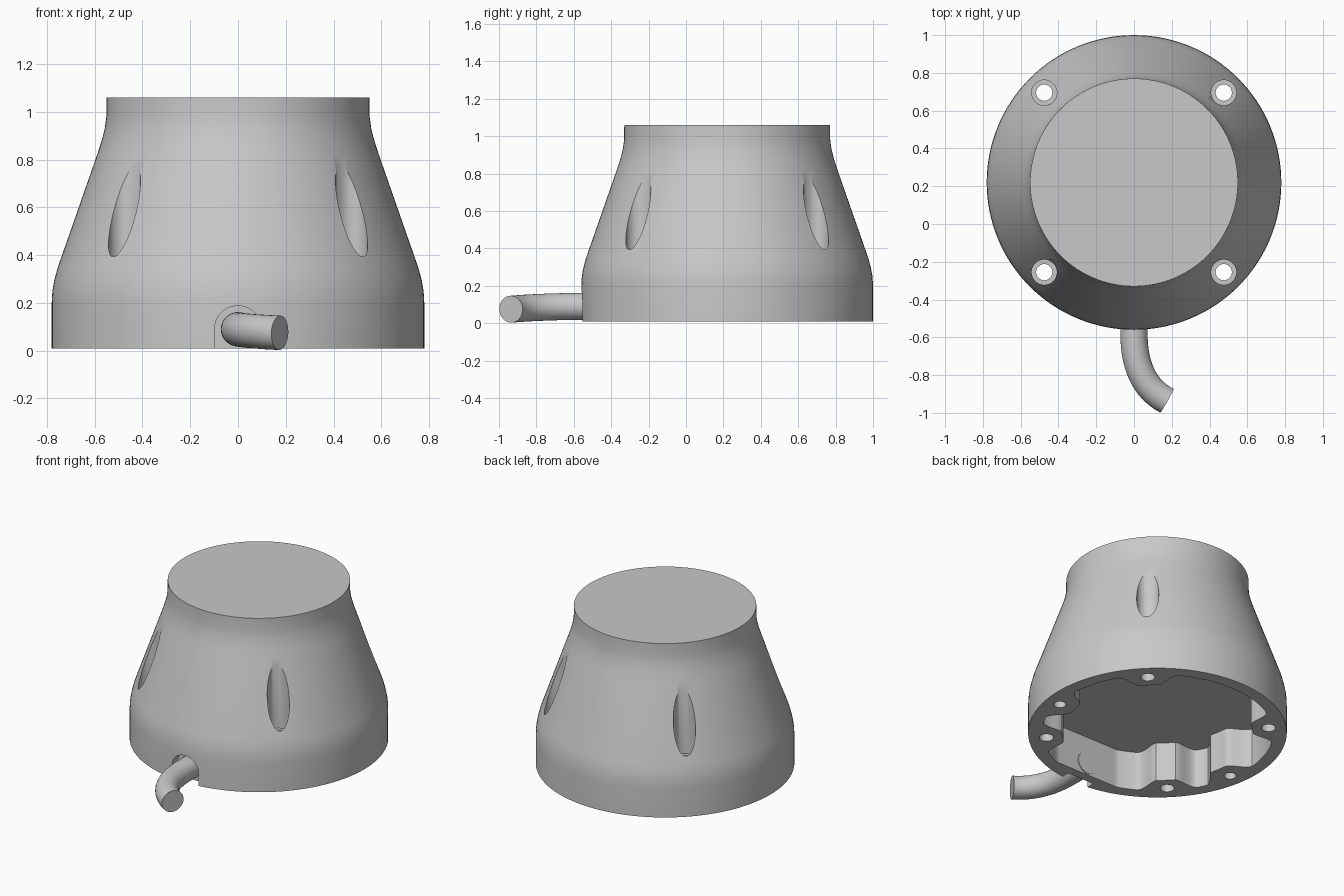
import bpy, bmesh, math
from mathutils import Vector

if "Cube" in bpy.data.objects:
    bpy.data.objects.remove(bpy.data.objects["Cube"])

CY = 0.22          # centre of the housing in y
SEG = 128

grey = bpy.data.materials.new("plain grey")
grey.diffuse_color = (0.58, 0.58, 0.58, 1)
grey.use_nodes = True
grey.node_tree.nodes["Principled BSDF"].inputs["Base Color"].default_value = grey.diffuse_color


def new_object(name, bm):
    bmesh.ops.recalc_face_normals(bm, faces=bm.faces)
    me = bpy.data.meshes.new(name)
    bm.to_mesh(me)
    bm.free()
    ob = bpy.data.objects.new(name, me)
    bpy.context.collection.objects.link(ob)
    me.materials.append(grey)
    return ob


def prism(name, outline, vec):
    """Extrude a closed 3D outline along vec."""
    bm = bmesh.new()
    face = bm.faces.new([bm.verts.new(p) for p in outline])
    res = bmesh.ops.extrude_face_region(bm, geom=[face])
    verts = [g for g in res["geom"] if isinstance(g, bmesh.types.BMVert)]
    bmesh.ops.translate(bm, verts=verts, vec=vec)
    return new_object(name, bm)


def cylinder(name, x, y, z0, z1, r, n=40):
    ring = [(x + r * math.cos(2 * math.pi * i / n), y + r * math.sin(2 * math.pi * i / n), z0)
            for i in range(n)]
    return prism(name, ring, (0, 0, z1 - z0))


def cut(target, cutter):
    m = target.modifiers.new("cut", 'BOOLEAN')
    m.operation, m.solver, m.object = 'DIFFERENCE', 'EXACT', cutter
    bpy.context.view_layer.objects.active = target
    bpy.ops.object.modifier_apply(modifier=m.name)
    bpy.data.objects.remove(cutter)


def shade(ob):
    bpy.ops.object.select_all(action='DESELECT')
    ob.select_set(True)
    bpy.context.view_layer.objects.active = ob
    bpy.ops.object.shade_smooth_by_angle(angle=math.radians(32))


# Housing: turned profile with a straight foot, cone and straight neck
profile = [(0.78, 0.01), (0.78, 0.20), (0.777, 0.25), (0.769, 0.295), (0.756, 0.345),
           (0.59, 0.82), (0.572, 0.875), (0.558, 0.93), (0.551, 0.98), (0.55, 1.06)]
bm = bmesh.new()
rings = []
for r, z in profile:
    rings.append([bm.verts.new((r * math.cos(2 * math.pi * i / SEG),
                                CY + r * math.sin(2 * math.pi * i / SEG), z)) for i in range(SEG)])
for a, b in zip(rings, rings[1:]):
    for i in range(SEG):
        j = (i + 1) % SEG
        bm.faces.new((a[i], a[j], b[j], b[i]))
bm.faces.new(rings[0])
bm.faces.new(rings[-1])
housing = new_object("housing", bm)

# Underside cavity with bosses around the screw holes and a flat at the cable entry
bolts = [45, 135, 225, 315]
screws = [-10, 190]


def cavity_radius(deg):
    r = 0.70
    for a in bolts + screws:
        d = abs((deg - a + 180) % 360 - 180)
        if d < 15:
            t = min(1, max(0, (15 - d) / 9.5))
            r = 0.70 - 0.125 * t * t * (3 - 2 * t)
    s = -math.sin(math.radians(deg))
    return min(r, 0.66 / s) if s > 0.5 else r


outline = []
for i in range(240):
    deg = i * 1.5
    r, a = cavity_radius(deg), math.radians(deg)
    outline.append((r * math.cos(a), CY + r * math.sin(a), -0.1))
cut(housing, prism("cavity_cutter", outline, (0, 0, 0.37)))

# Through bolt holes with deep counterbores breaking out of the cone
for a in bolts:
    x = 0.672 * math.cos(math.radians(a))
    y = CY + 0.672 * math.sin(math.radians(a))
    cut(housing, cylinder("counterbore_cutter", x, y, 0.35, 1.3, 0.067))
    cut(housing, cylinder("bolt_hole_cutter", x, y, -0.1, 0.5, 0.043))

# Blind screw holes at the sides
for a in screws:
    x = 0.68 * math.cos(math.radians(a))
    y = CY + 0.68 * math.sin(math.radians(a))
    cut(housing, cylinder("screw_hole_cutter", x, y, -0.1, 0.2, 0.037))

# Arched recess around the cable, open at the bottom
arch = [(-0.098, -0.7, -0.1)]
for i in range(25):
    t = math.pi * (1 - i / 24)
    arch.append((0.098 * math.cos(t), -0.7, 0.09 + 0.098 * math.sin(t)))
arch.append((0.098, -0.7, -0.1))
cut(housing, prism("cable_recess_cutter", arch, (0, 0.2, 0)))
shade(housing)

# Cable: round sweep running out of the front and bending to the right
p = [Vector(v) for v in ((0, -0.58, 0.09), (0, -0.76, 0.088), (0.06, -0.875, 0.08), (0.175, -0.936, 0.075))]
path = [Vector((0, -0.435, 0.09))]
for i in range(21):
    t = i / 20
    path.append(p[0] * (1 - t) ** 3 + p[1] * 3 * t * (1 - t) ** 2 + p[2] * 3 * t * t * (1 - t) + p[3] * t ** 3)
bm = bmesh.new()
rings = []
for i, c in enumerate(path):
    d = (path[min(i + 1, len(path) - 1)] - path[max(i - 1, 0)]).normalized()
    side = d.cross(Vector((0, 0, 1))).normalized()
    up = side.cross(d)
    rings.append([bm.verts.new(c + 0.072 * (side * math.cos(2 * math.pi * k / 32) + up * math.sin(2 * math.pi * k / 32)))
                  for k in range(32)])
for a, b in zip(rings, rings[1:]):
    for k in range(32):
        j = (k + 1) % 32
        bm.faces.new((a[k], a[j], b[j], b[k]))
bm.faces.new(rings[0])
bm.faces.new(rings[-1])
shade(new_object("cable", bm))
